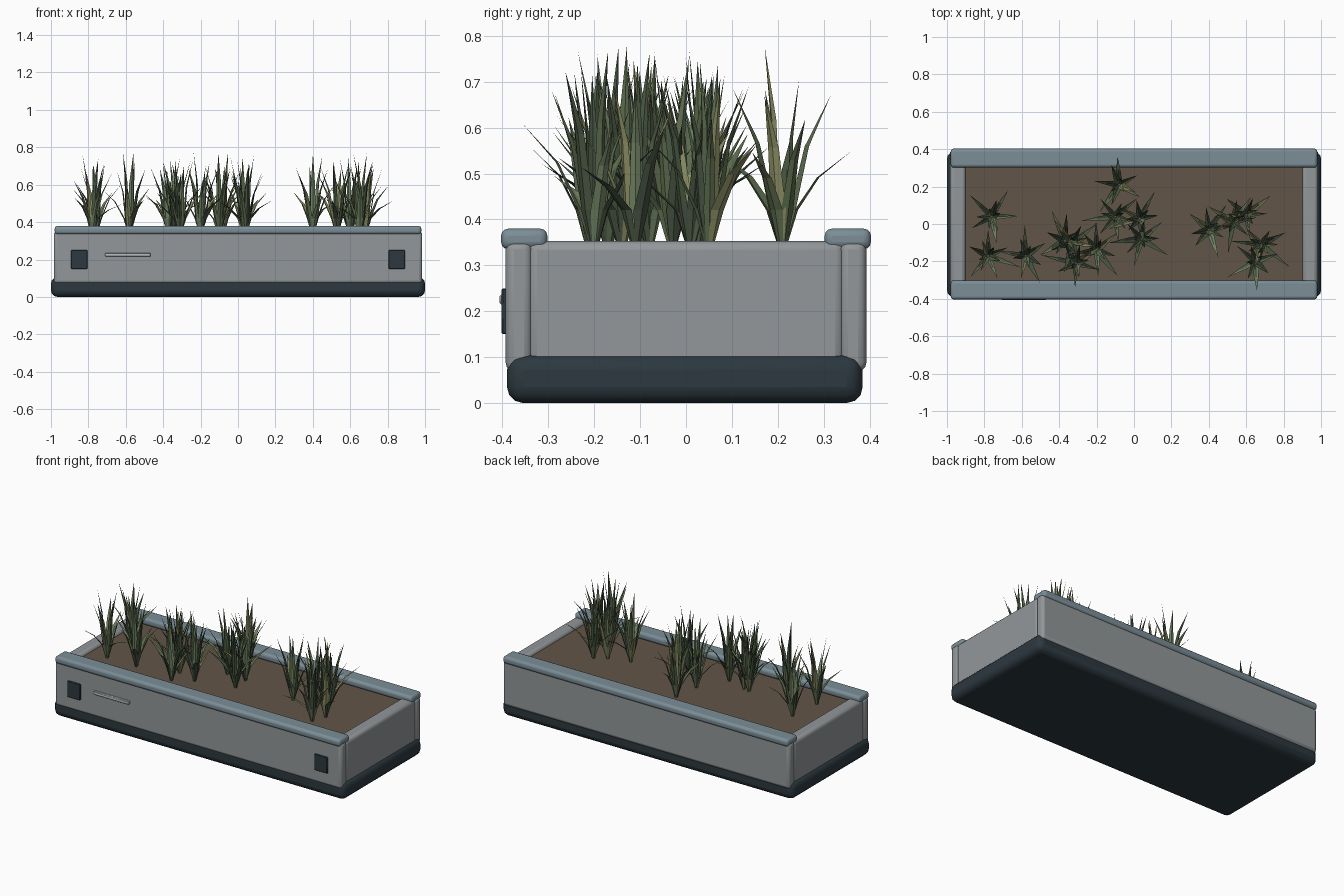
import bpy, bmesh, random
from math import sin, cos, pi
from mathutils import Vector

if "Cube" in bpy.data.objects:
    bpy.data.objects.remove(bpy.data.objects["Cube"])

random.seed(7)


def mat(name, rgb):
    m = bpy.data.materials.new(name)
    m.diffuse_color = (*rgb, 1)
    m.use_nodes = True
    m.node_tree.nodes["Principled BSDF"].inputs["Base Color"].default_value = m.diffuse_color
    return m


DARK = mat("dark_plastic", (0.025, 0.04, 0.05))
WALL = mat("wall_grey", (0.29, 0.31, 0.32))
RAIL = mat("rail_blue_grey", (0.2, 0.27, 0.31))
SOIL = mat("soil_brown", (0.12, 0.09, 0.065))
PLATE = mat("pale_plate", (0.5, 0.52, 0.53))
GREENS = [mat("leaf_%d" % i, c) for i, c in enumerate(
    [(0.06, 0.085, 0.05), (0.1, 0.14, 0.07), (0.16, 0.22, 0.12), (0.25, 0.26, 0.12)])]


def box(name, lo, hi, material, bevel=0.0, segs=3):
    lo, hi = Vector(lo), Vector(hi)
    bpy.ops.mesh.primitive_cube_add(size=1, location=(lo + hi) / 2)
    o = bpy.context.object
    o.name = name
    o.scale = hi - lo
    bpy.ops.object.transform_apply(location=False, rotation=False, scale=True)
    o.data.materials.append(material)
    if bevel:
        b = o.modifiers.new("bevel", 'BEVEL')
        b.width, b.segments = bevel, segs
        bpy.ops.object.shade_smooth_by_angle()
    return o


# plinth and soil
box("base", (-1, -0.39, 0), (1, 0.385, 0.107), DARK, 0.035)
box("soil", (-0.92, -0.34, 0.1), (0.92, 0.34, 0.335), SOIL)

# walls and top rails
for s, n in ((-1, "front"), (1, "back")):
    y = sorted((s * 0.335, s * 0.393))
    box(n + "_wall", (-0.985, y[0], 0.07), (0.985, y[1], 0.352), WALL, 0.018)
    y = sorted((s * 0.302, s * 0.403))
    box(n + "_rail", (-0.98, y[0], 0.335), (0.98, y[1], 0.38), RAIL, 0.016)
for s, n in ((-1, "left"), (1, "right")):
    x = sorted((s * 0.9, s * 0.983))
    box(n + "_wall", (x[0], -0.345, 0.07), (x[1], 0.345, 0.353), WALL, 0.02)

# front fittings
for s, n in ((-1, "left"), (1, "right")):
    x = sorted((s * 0.805, s * 0.893))
    box(n + "_vent", (x[0], -0.402, 0.15), (x[1], -0.385, 0.25), DARK, 0.003, 1)
box("label_strip", (-0.71, -0.406, 0.215), (-0.468, -0.385, 0.236), PLATE, 0.003, 1)


def tuft(name, x, y, blades=11):
    bm = bmesh.new()
    spin = random.uniform(0, 2 * pi)
    for i in range(blades):
        a = spin + i * 2.4 + random.uniform(-0.25, 0.25)
        t = i / (blades - 1)                       # 0 upright, 1 splayed
        reach = 0.03 + 0.135 * t + random.uniform(-0.01, 0.03)
        top = 0.76 - 0.22 * t ** 1.3 + random.uniform(-0.05, 0.02)
        w = random.uniform(0.013, 0.019)
        out, side = Vector((cos(a), sin(a), 0)), Vector((-sin(a), cos(a), 0))
        # radius, height, half width along the folded blade
        rows = [(0.004, 0.33, 0.005), (0.012 + reach * 0.1, 0.42, w),
                (reach * 0.5, 0.42 + (top - 0.42) * 0.55, w * 0.7)]
        prev = None
        m = random.choice((0, 0, 1, 1, 1, 2, 2, 3))
        faces = []
        for r, z, h in rows:
            c = out * r + Vector((0, 0, z))
            row = [bm.verts.new(c - side * h),
                   bm.verts.new(c + out * h * 0.4),
                   bm.verts.new(c + side * h)]
            if prev:
                for k in (0, 1):
                    faces.append(bm.faces.new((prev[k], prev[k + 1], row[k + 1], row[k])))
            prev = row
        tip = bm.verts.new(out * reach + Vector((0, 0, top)))
        for k in (0, 1):
            faces.append(bm.faces.new((prev[k], prev[k + 1], tip)))
        for f in faces:
            f.material_index = m
    me = bpy.data.meshes.new(name)
    bm.to_mesh(me)
    bm.free()
    for g in GREENS:
        me.materials.append(g)
    o = bpy.data.objects.new(name, me)
    o.location = (x, y, 0)
    bpy.context.collection.objects.link(o)


# grass tufts
SPOTS = [(-0.76, 0.04), (-0.78, -0.17), (-0.58, -0.17), (-0.37, -0.09), (-0.31, -0.21),
         (-0.20, -0.14), (-0.08, 0.21), (-0.10, 0.04), (0.03, 0.03), (0.04, -0.08),
         (0.40, -0.03), (0.53, 0.01), (0.60, 0.05), (0.68, -0.11), (-0.33, -0.10), (0.65, -0.20)]
for i, (x, y) in enumerate(SPOTS):
    tuft("grass_tuft_%02d" % i, x, y)
